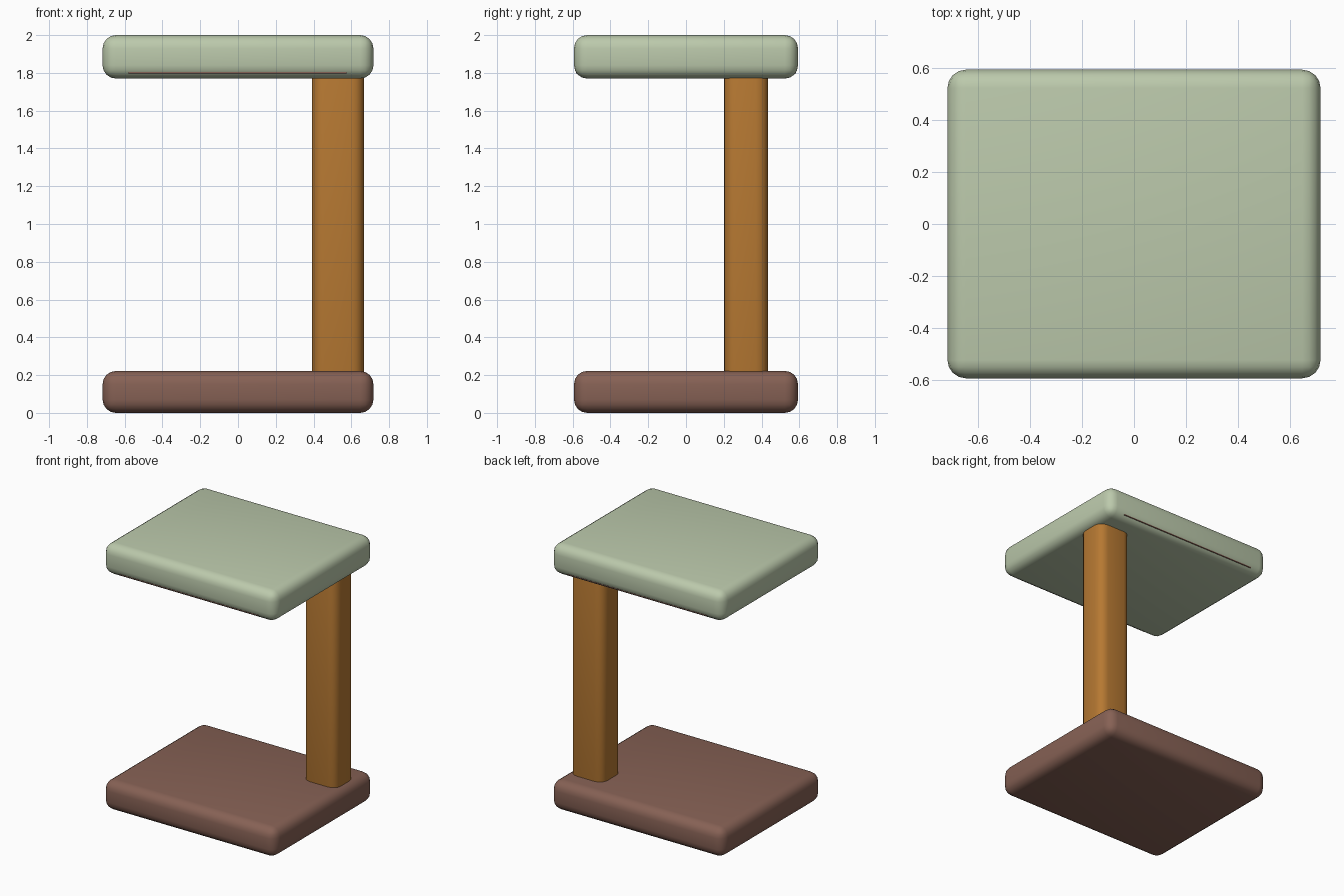
import bpy

if "Cube" in bpy.data.objects:
    bpy.data.objects.remove(bpy.data.objects["Cube"])


def material(name, color):
    m = bpy.data.materials.new(name)
    m.diffuse_color = (*color, 1)
    m.use_nodes = True
    m.node_tree.nodes["Principled BSDF"].inputs["Base Color"].default_value = m.diffuse_color
    return m


sage = material("sage green", (0.50, 0.585, 0.41))
brown = material("cocoa brown", (0.24, 0.12, 0.09))
wood = material("orange wood", (0.47, 0.19, 0.032))


def box(name, lo, hi, mat, bevel=0.0, segments=4):
    """Box between two corners, optionally with rounded edges."""
    bpy.ops.mesh.primitive_cube_add(
        size=1, location=[(a + b) / 2 for a, b in zip(lo, hi)])
    ob = bpy.context.object
    ob.name = name
    ob.scale = [b - a for a, b in zip(lo, hi)]
    bpy.ops.object.transform_apply(location=False, rotation=False, scale=True)
    ob.data.materials.append(mat)
    if bevel:
        mod = ob.modifiers.new("round", 'BEVEL')
        mod.width = bevel
        mod.segments = segments
        bpy.ops.object.modifier_apply(modifier=mod.name)
        bpy.ops.object.shade_smooth_by_angle()
    return ob


# Base slab and top cushion
box("base", (-0.717, -0.593, 0), (0.717, 0.593, 0.222), brown, 0.07)
box("top_cushion", (-0.717, -0.593, 1.77), (0.717, 0.593, 2.0), sage, 0.07)

# Post, its rounded ends buried in both slabs
box("post", (0.392, 0.20, 0.12), (0.667, 0.435, 1.88), wood, 0.065)

# Thin board edge showing as a seam low on the cushion's front and back
box("seam_board", (-0.58, -0.583, 1.797), (0.575, 0.583, 1.804), brown)
